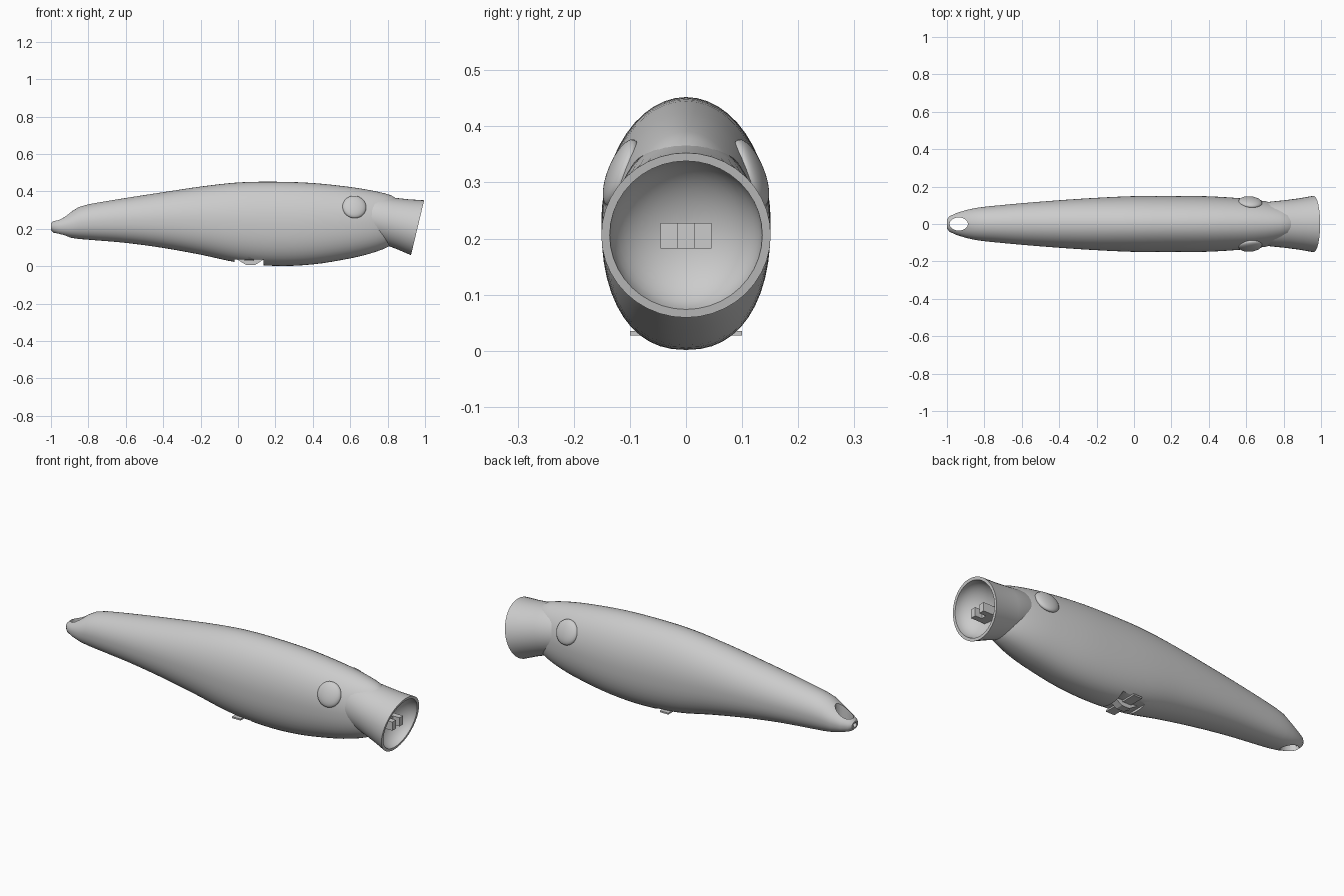
import bpy, bmesh, math
from mathutils import Vector, Matrix

if "Cube" in bpy.data.objects:
    bpy.data.objects.remove(bpy.data.objects["Cube"])

grey = bpy.data.materials.new("plain grey")
grey.use_nodes = True
grey.diffuse_color = (0.6, 0.6, 0.6, 1)
grey.node_tree.nodes["Principled BSDF"].inputs["Base Color"].default_value = grey.diffuse_color


def make(name, bm, smooth=True):
    bmesh.ops.recalc_face_normals(bm, faces=bm.faces)
    mesh = bpy.data.meshes.new(name)
    bm.to_mesh(mesh)
    bm.free()
    mesh.materials.append(grey)
    ob = bpy.data.objects.new(name, mesh)
    bpy.context.collection.objects.link(ob)
    if smooth:
        shade(ob)
    return ob


def shade(ob):
    bpy.ops.object.select_all(action='DESELECT')
    ob.select_set(True)
    bpy.context.view_layer.objects.active = ob
    bpy.ops.object.shade_smooth_by_angle(angle=math.radians(35))


def loft(bm, rings, caps=True):
    loops = [[bm.verts.new(p) for p in ring] for ring in rings]
    n = len(loops[0])
    for a, b in zip(loops, loops[1:]):
        for i in range(n):
            j = (i + 1) % n
            bm.faces.new((a[i], a[j], b[j], b[i]))
    if caps:
        bm.faces.new(loops[0])
        bm.faces.new(loops[-1])


def box(name, size, loc, rot=Matrix()):
    bm = bmesh.new()
    bmesh.ops.create_cube(bm, size=1, matrix=Matrix.Translation(loc) @ rot @ Matrix.Diagonal((*size, 1)))
    return make(name, bm, False)


def cylinder(name, matrix):
    bm = bmesh.new()
    bmesh.ops.create_cone(bm, cap_ends=True, segments=32, radius1=1, radius2=1, depth=1, matrix=matrix)
    return make(name, bm, False)


def cut(target, cutter):
    mod = target.modifiers.new(cutter.name, 'BOOLEAN')
    mod.operation = 'DIFFERENCE'
    mod.solver = 'EXACT'
    mod.object = cutter
    bpy.context.view_layer.objects.active = target
    bpy.ops.object.modifier_apply(modifier=mod.name)
    bpy.data.objects.remove(cutter)


# Body: oval sections as (x, bottom, top, half width)
stations = [
    (-1, .192, .23, .026), (-.985, .178, .243, .042), (-.95, .165, .26, .058),
    (-.9, .153, .287, .074), (-.85, .146, .317, .085), (-.8, .142, .331, .092),
    (-.6, .125, .365, .111), (-.4, .098, .396, .127), (-.2, .062, .426, .14),
    (0, .02, .448, .149), (.2, .002, .452, .151), (.4, .01, .445, .148),
    (.6, .042, .424, .135), (.7, .066, .408, .122), (.78, .093, .391, .104),
    (.82, .113, .379, .09), (.85, .14, .36, .07)]


def station_at(x):
    # Smooth interpolation between neighbouring stations
    k = max(i for i in range(len(stations) - 1) if stations[i][0] <= x)
    p = [stations[max(0, min(len(stations) - 1, k + d))] for d in (-1, 0, 1, 2)]
    t = (x - p[1][0]) / (p[2][0] - p[1][0])
    span = p[2][0] - p[1][0]
    out = [x]
    for c in (1, 2, 3):
        m = [(p[i + 1][c] - p[i - 1][c]) / (p[i + 1][0] - p[i - 1][0]) * span for i in (1, 2)]
        out.append((2*t**3 - 3*t*t + 1) * p[1][c] + (t**3 - 2*t*t + t) * m[0]
                   + (3*t*t - 2*t**3) * p[2][c] + (t**3 - t*t) * m[1])
    return out


def section(x, low, high, half, n=48):
    pts = []
    for i in range(n):
        a = math.tau * i / n
        c, s = math.cos(a), math.sin(a)
        e = 2 / 2.3 if s < 0 else 1
        pts.append((x, math.copysign(abs(c) ** e, c) * half,
                    (low + high) / 2 + math.copysign(abs(s) ** e, s) * (high - low) / 2))
    return pts


xs = []
for a, b in zip(stations, stations[1:]):
    steps = max(1, round((b[0] - a[0]) / .05))
    xs += [a[0] + (b[0] - a[0]) * i / steps for i in range(steps)]
bm = bmesh.new()
loft(bm, [section(*station_at(x)) for x in xs] + [section(*stations[-1])])
body = make("body", bm)

# Tail eyelet, tail tip hole and belly slot
cut(body, cylinder("eyelet_cutter", Matrix.Translation((-.937, 0, .2)) @ Matrix.Diagonal((.049, .035, 1, 1))))
cut(body, cylinder("tip_cutter", Matrix.Translation((-.98, 0, .211)) @ Matrix.Rotation(math.pi / 2, 4, 'Y')
                   @ Matrix.Diagonal((.012, .014, .1, 1))))
cut(body, box("slot_cutter", (.155, .3, .1), (.06, 0, -.015)))
shade(body)

# Belly hanger: tapered rib and thin plate inside the slot
bm = bmesh.new()
loft(bm, [[(x, y, z) for x, z in ((-.01, .04), (.045, .006), (.09, .006), (.137, .036))] for y in (-.02, .02)])
make("belly_hanger", bm, False)
box("slot_plate", (.05, .2, .008), (.06, 0, .031))

# Flared nose collar with hollow cup, revolved about a tilted axis
axis = Vector((.973, 0, -.233)).normalized()
nose = Matrix.Translation((.96, 0, .206)) @ axis.to_track_quat('X', 'Z').to_matrix().to_4x4()
turn = axis.to_track_quat('Z', 'Y').to_matrix().to_4x4()
frame = Matrix.Translation((.96, 0, .206)) @ turn
profile = [(.1, -.3), (.118, -.25), (.127, -.16), (.137, -.08), (.151, 0), (.136, 0)]
profile += [(.136 * math.cos(a), -.1 * math.sin(a)) for a in (math.pi / 2 * i / 10 for i in range(1, 10))]
profile.append((.003, -.1))
bm = bmesh.new()
loft(bm, [[frame @ Vector((r * math.cos(a), r * math.sin(a), d))
           for a in (math.tau * i / 40 for i in range(40))] for r, d in profile])
make("nose_cup", bm)

# Line tie: two posts and a recessed bridge in the cup
for side, label in ((1, "left"), (-1, "right")):
    box("line_tie_post_" + label, (.1, .03, .046), (.895, side * .03, .205))
box("line_tie_bridge", (.05, .03, .046), (.88, 0, .205))

# Domed eyes
for side, label in ((1, "left"), (-1, "right")):
    normal = Vector((.1, side, .4)).normalized()
    bm = bmesh.new()
    bmesh.ops.create_uvsphere(bm, u_segments=32, v_segments=16, radius=1,
                              matrix=Matrix.Translation((.622, side * .116, .317))
                              @ normal.to_track_quat('Z', 'Y').to_matrix().to_4x4()
                              @ Matrix.Diagonal((.064, .064, .023, 1)))
    make("eye_" + label, bm)
